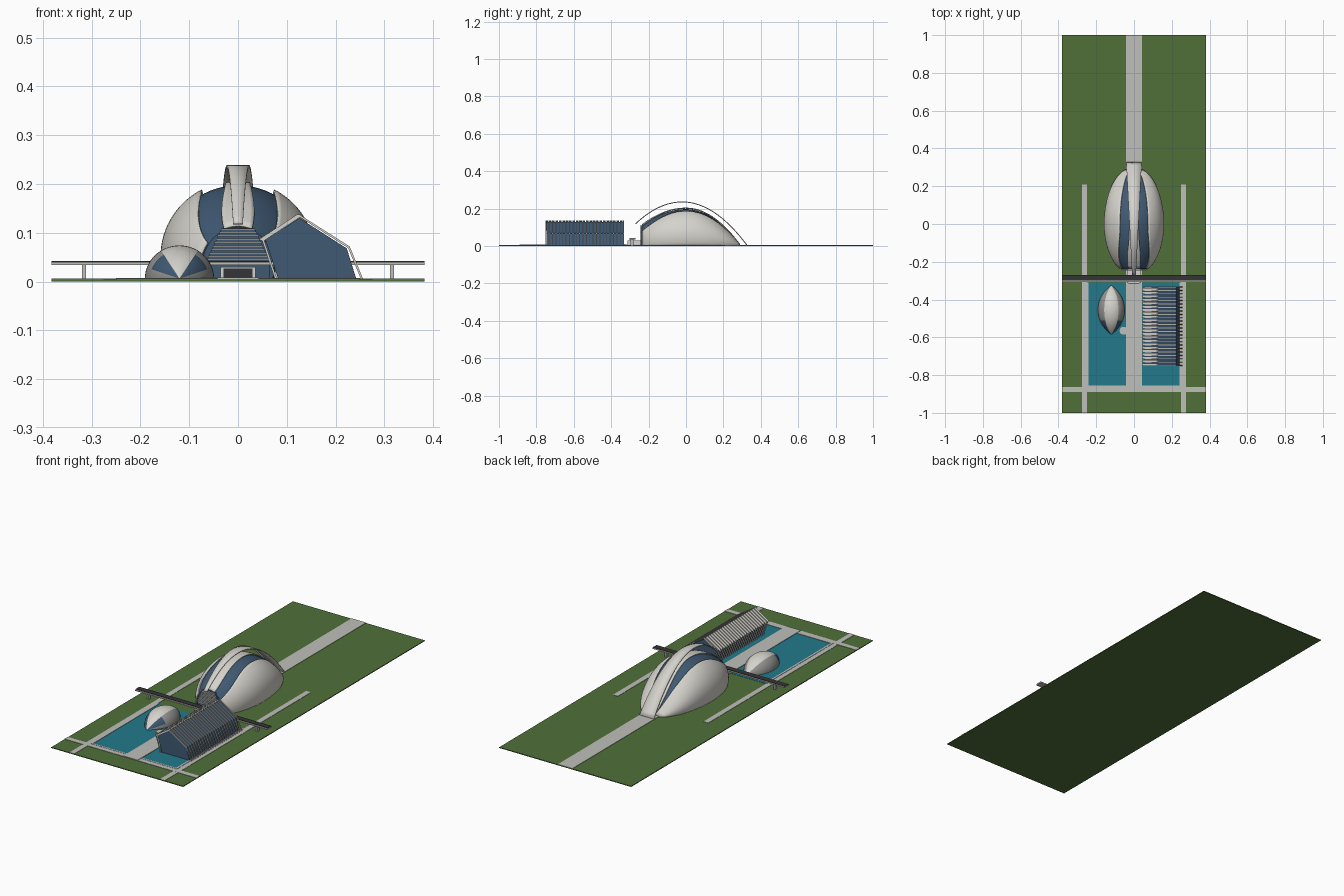
import bpy, math

if "Cube" in bpy.data.objects:
    bpy.data.objects.remove(bpy.data.objects["Cube"])

def material(name, r, g, b):
    m = bpy.data.materials.new(name)
    m.diffuse_color = (r, g, b, 1)
    m.use_nodes = True
    m.node_tree.nodes["Principled BSDF"].inputs["Base Color"].default_value = m.diffuse_color
    return m

GRASS = material("grass_green", .08, .16, .04)
WATER = material("pool_blue", .016, .19, .26)
PAVE = material("pale_paving", .52, .52, .49)
WHITE = material("shell_white", .66, .65, .60)
GLASS = material("glass_blue", .05, .10, .17)
GREY = material("panel_grey", .30, .30, .29)
ROAD = material("dark_asphalt", .035, .035, .038)

def build(name, verts, faces, mats, index=None, smooth=False):
    me = bpy.data.meshes.new(name)
    me.from_pydata(verts, [], faces)
    for m in mats:
        me.materials.append(m)
    if index:
        for p, i in zip(me.polygons, index):
            p.material_index = i
    ob = bpy.data.objects.new(name, me)
    bpy.context.collection.objects.link(ob)
    if smooth:
        bpy.ops.object.select_all(action='DESELECT')
        ob.select_set(True)
        bpy.context.view_layer.objects.active = ob
        bpy.ops.object.shade_smooth_by_angle(angle=math.radians(35))
    return ob

def boxes(name, spans, mat):
    """One object from (x0, x1, y0, y1, z0, z1) spans."""
    v, f = [], []
    for x0, x1, y0, y1, z0, z1 in spans:
        n = len(v)
        v += [(x, y, z) for z in (z0, z1) for x, y in ((x0, y0), (x1, y0), (x1, y1), (x0, y1))]
        f += [tuple(n + k for k in q) for q in ((3, 2, 1, 0), (4, 5, 6, 7), (0, 1, 5, 4),
                                                (1, 2, 6, 5), (2, 3, 7, 6), (3, 0, 4, 7))]
    return build(name, v, f, [mat])

def prism(name, profile, y0, y1, mat):
    """Extrude an x-z profile along y."""
    n = len(profile)
    v = [(x, y, z) for y in (y0, y1) for x, z in profile]
    f = [tuple(range(n))[::-1], tuple(range(n, 2 * n))]
    f += [(i, (i + 1) % n, n + (i + 1) % n, n + i) for i in range(n)]
    return build(name, v, f, [mat])

def grid(name, point, nu, nv, mats, rule=None, smooth=True, thick=0):
    """Surface from point(u, v), u and v running 0..1."""
    v = [point(i / nu, j / nv) for i in range(nu + 1) for j in range(nv + 1)]
    f, idx = [], []
    for i in range(nu):
        for j in range(nv):
            a = i * (nv + 1) + j
            f.append((a, a + 1, a + nv + 2, a + nv + 1))
            idx.append(rule((i + .5) / nu, (j + .5) / nv) if rule else 0)
    ob = build(name, v, f, mats, idx, smooth)
    if thick:
        s = ob.modifiers.new("thickness", 'SOLIDIFY')
        s.thickness, s.offset = thick, 0
    return ob

# Site: lawn, pools, paths
boxes("lawn", [(-.382, .382, -1, 1, 0, .004)], GRASS)
boxes("pool_water", [(s * .14 - .1, s * .14 + .1, -.855, -.31, .003, .005) for s in (-1, 1)], WATER)
boxes("central_path", [(-.042, .042, -.89, -.24, .003, .008), (-.042, .042, -.24, 1, .003, .006)], PAVE)
boxes("side_paths", [(s * .262 - .014, s * .262 + .014, -1, .21, .003, .0055) for s in (-1, 1)], PAVE)
boxes("cross_path", [(-.382, .382, -.89, -.863, .003, .0058)], PAVE)
boxes("pool_rim", [(-.25, .25, -.863, -.855, .003, .007), (-.25, -.24, -.855, -.31, .003, .007),
                   (.24, .25, -.855, -.31, .003, .007)], PAVE)
disc = [(-.055 + .021 * math.cos(a * math.pi / 12), -.565 + .021 * math.sin(a * math.pi / 12), z)
        for z in (.003, .0085) for a in range(24)]
build("round_landing", disc, [tuple(range(24))[::-1], tuple(range(24, 48))] +
      [(i, (i + 1) % 24, 24 + (i + 1) % 24, 24 + i) for i in range(24)], [PAVE])

# Raised road bridge
boxes("bridge_deck", [(-.382, .382, -.306, -.27, .034, .04)], PAVE)
boxes("bridge_road", [(-.382, .382, -.300, -.271, .039, .042)], ROAD)
boxes("bridge_piers", [(s * .316 - .004, s * .316 + .004, -.296, -.28, .003, .035) for s in (-1, 1)], PAVE)

# Main hall: egg-shaped loft, truncated at the front
Y0, Y1 = -.235, .287

def section(y, phi, k=1):
    w = .157 * math.sqrt(1 - (y / (.27 if y < 0 else .3)) ** 2) * k
    t = .205 - (.09 * (y / .235) ** 2 if y < 0 else .195 * (y / .287) ** 2)
    zc = .25 * t
    return (w * math.sin(phi), y, max(.004, zc + (t - zc) * math.cos(phi) * k))

def y_at(u):
    return Y0 + (Y1 - Y0) * u

def shell_edge(y):
    return math.radians(28 + (26 * (y / .235) ** 2 if y < 0 else 0))

def spine_edge(y):
    return math.radians(9 + (13 * (y / .235) ** 2 if y < 0 else 17 * (y / .287) ** 2))

LOW = math.radians(110)
grid("hall_glass", lambda u, v: section(y_at(u), LOW * (2 * v - 1), .95), 36, 40, [GLASS])
for s, side in ((-1, "left"), (1, "right")):
    grid(side + "_shell", lambda u, v: section(
        y_at(u), s * (shell_edge(y_at(u)) + (LOW - shell_edge(y_at(u))) * v), 1.0),
        36, 18, [WHITE], thick=.004)
grid("hall_spine", lambda u, v: section(y_at(u), spine_edge(y_at(u)) * (2 * v - 1), .99),
     36, 8, [WHITE], thick=.004)

# Front facade: glass end wall with sun louvres
ring = [section(Y0, LOW * (i / 12 - 1), .96) for i in range(25)]
build("facade_glass", ring, [tuple(range(25))], [GLASS])
prism("facade_bay", [(-.064, .004), (.064, .004), (.066, .04), (.033, .11), (-.033, .11), (-.066, .04)],
      -.242, -.23, GLASS)
louvres = []
for i in range(11):
    z = .036 + i * .007
    h = .066 - max(0, z - .04) * .47
    louvres.append((-h, h, -.247, -.241, z, z + .003))
boxes("facade_louvres", louvres, WHITE)

# Entrance tunnel under the bridge
prism("entrance_tunnel", [(-.03, .001), (.03, .001), (.036, .007), (.036, .03), (-.036, .03), (-.036, .007)],
      -.312, -.24, WHITE)
boxes("entrance_door", [(-.03, .03, -.314, -.311, .006, .027)], ROAD)

# Tapering ribbon arch over the hall
def arch(u, v):
    y = -.27 + .595 * u
    d = y + .02
    z = .236 - (.117 * (d / .25) ** 2 if d < 0 else .23 * (d / .345) ** 2)
    return ((.01 + .031 * u) * (2 * v - 1), y, z)
grid("ribbon_arch", arch, 40, 2, [WHITE], thick=.005)

# Small pod on the left pool
def pod(u, v):
    t = 2 * u - 1
    r = 1 - t * t * (.75 + .25 * t * t)
    a = math.pi * (v - .5)
    return (-.12 + .071 * r * math.sin(a), -.455 + .13 * t, .006 + .068 * r * math.cos(a))

def pod_colour(u, v):
    a = abs(v - .5) * 180
    if a < 32:
        return 0
    return 2 if u < .3 and a < 72 else 1
grid("pod", pod, 28, 28, [WHITE, GREY, GLASS], pod_colour)

# Ribbed glass wing on the right pool
OUT = [(.076, .004), (.048, .088), (.125, .138), (.229, .072), (.257, .004)]
INN = [(.083, .004), (.056, .086), (.126, .130), (.223, .068), (.243, .004)]
prism("wing_glass", INN[::-1], -.747, -.333, GLASS)
RIBS, PITCH = 24, .0181
verts, faces = [], []
for i in range(RIBS):
    y = -.752 + i * PITCH
    n = len(verts)
    for yy in (y, y + .0045):
        verts += [(x, yy, z) for x, z in OUT]
        verts += [(x + (.166 - x) * .05, yy, z * .955) for x, z in OUT]
    for k in range(4):
        a, b, c, d = n + k, n + k + 1, n + k + 6, n + k + 5
        faces += [(a, d, c, b), (a + 10, b + 10, c + 10, d + 10),
                  (a, b, b + 10, a + 10), (d, d + 10, c + 10, c)]
build("wing_ribs", verts, faces, [WHITE])
# Wide slats on the inner roof slope
for i in range(RIBS - 1):
    y = -.749 + i * PITCH
    prism("roof_slat_%02d" % (i + 1), [(.042, .086), (.048, .084), (.127, .134), (.122, .138)],
          y, y + .011, WHITE)
